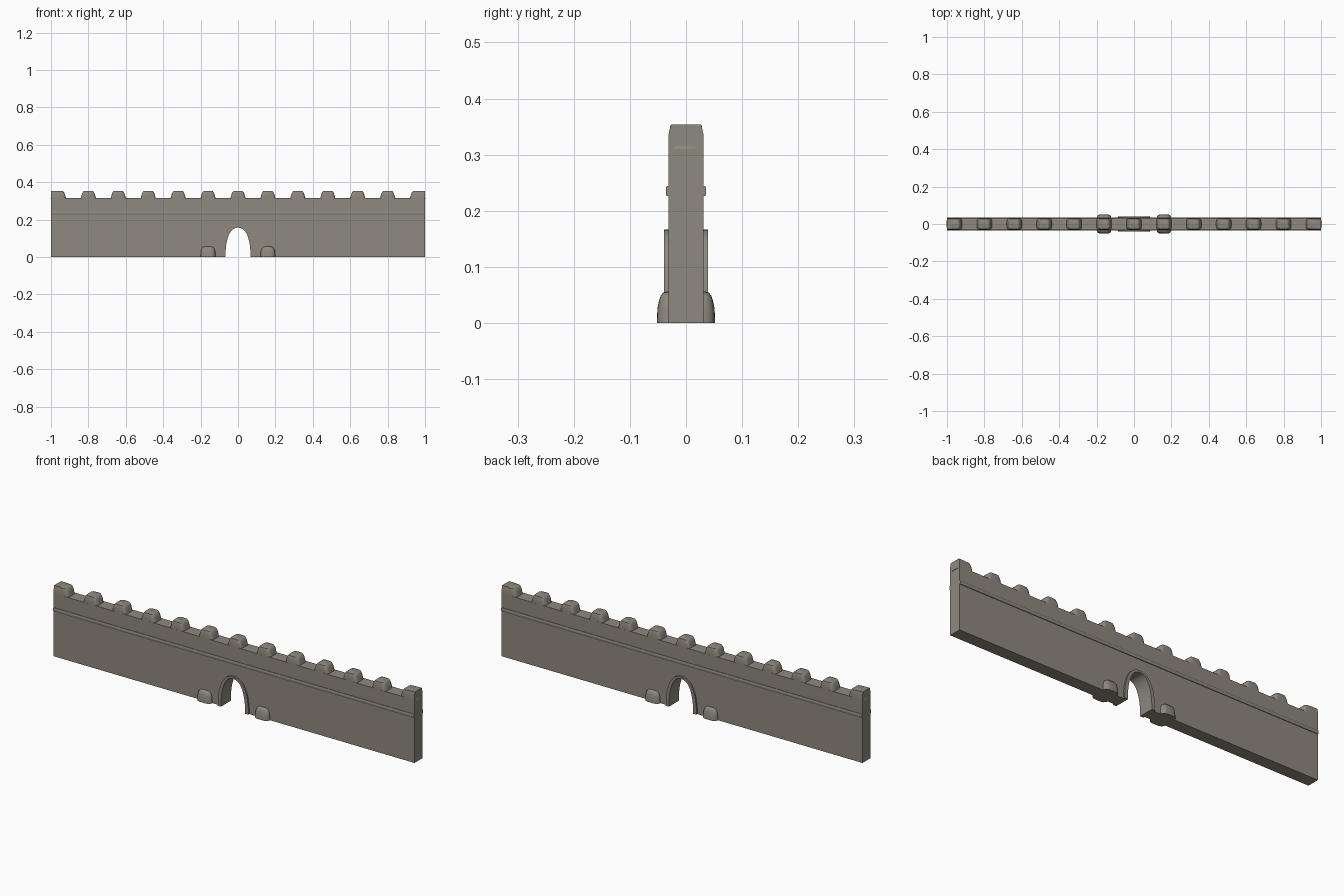
import bpy, bmesh
from math import sin, cos, pi, copysign

if "Cube" in bpy.data.objects:
    bpy.data.objects.remove(bpy.data.objects["Cube"], do_unlink=True)

stone = bpy.data.materials.new("weathered_stone")
stone.use_nodes = True
colour = (0.275, 0.25, 0.21, 1)
stone.diffuse_color = colour
bsdf = stone.node_tree.nodes["Principled BSDF"]
bsdf.inputs["Base Color"].default_value = colour
bsdf.inputs["Roughness"].default_value = 0.9

HALF = 0.031      # half the wall thickness
WALK = 0.315      # height of the wall between merlons
PITCH = 0.16      # merlon spacing


def finish(name, bm, smooth=True):
    bmesh.ops.recalc_face_normals(bm, faces=bm.faces)
    mesh = bpy.data.meshes.new(name)
    bm.to_mesh(mesh)
    bm.free()
    mesh.materials.append(stone)
    obj = bpy.data.objects.new(name, mesh)
    bpy.context.collection.objects.link(obj)
    if smooth:
        bpy.ops.object.select_all(action="DESELECT")
        obj.select_set(True)
        bpy.context.view_layer.objects.active = obj
        bpy.ops.object.shade_smooth_by_angle(angle=0.6)
    return obj


def prism(name, profile, start, end, place):
    """Extrude a 2D profile between two depths; place maps (u, v, depth) to xyz."""
    bm = bmesh.new()
    face = bm.faces.new([bm.verts.new(place(u, v, start)) for u, v in profile])
    new = bmesh.ops.extrude_face_region(bm, geom=[face])["geom"]
    shift = [b - a for a, b in zip(place(0, 0, start), place(0, 0, end))]
    bmesh.ops.translate(bm, vec=shift, verts=[v for v in new if isinstance(v, bmesh.types.BMVert)])
    return finish(name, bm)


def through(u, v, d):
    return (u, d, v)


def along(u, v, d):
    return (d, u, v)


def curve(a, power):
    return copysign(abs(a) ** (2 / power), a)


def lump(name, x, sections, power=5, count=32):
    """Rounded stone lofted through (height, half width, half depth) sections."""
    bm = bmesh.new()
    rings = []
    for z, hx, hy in sections:
        angles = [2 * pi * i / count for i in range(count)]
        rings.append([bm.verts.new((x + hx * curve(cos(a), power), hy * curve(sin(a), power), z))
                      for a in angles])
    for low, high in zip(rings, rings[1:]):
        for i in range(count):
            j = (i + 1) % count
            bm.faces.new((low[i], low[j], high[j], high[i]))
    bm.faces.new(rings[0])
    bm.faces.new(rings[-1])
    return finish(name, bm)


def arch(half_width, height, count=24):
    return [(-half_width * curve(cos(pi * i / count), 2.3),
             height * curve(sin(pi * i / count), 2.3)) for i in range(count + 1)]


# Wall with the gateway notch
inner, middle, outer = arch(0.067, 0.157), arch(0.076, 0.162), arch(0.085, 0.167)
prism("wall", [(-1, 0)] + middle + [(1, 0), (1, WALK), (-1, WALK)], -HALF, HALF, through)

# Raised gateway surround
prism("gateway_surround", outer + inner[::-1], -0.039, 0.039, through)

# String course running round both faces
band = [(0.034, 0.226), (0.036, 0.229), (0.036, 0.241), (0.034, 0.244)]
prism("string_course", band + [(-y, z) for y, z in reversed(band)], -1, 1, along)

# Row of rounded merlons
merlon = [(0.310, 0.042, HALF), (0.320, 0.039, HALF), (0.337, 0.034, HALF),
          (0.346, 0.030, 0.029), (0.352, 0.025, 0.028), (0.354, 0.019, 0.025)]
for i in range(-6, 7):
    lump(f"merlon_{i + 7}", i * PITCH, merlon)

# Square outer halves of the end merlons
cap = [(HALF, 0.310), (HALF, 0.337), (0.027, 0.354)]
for side, label in ((-1, "right"), (1, "left")):
    prism(f"end_merlon_{label}", cap + [(-y, z) for y, z in reversed(cap)],
          side * 6 * PITCH, side, along)

# Guard stones beside the gateway
guard = [(0, 0.041, 0.052), (0.025, 0.040, 0.051), (0.040, 0.037, 0.048),
         (0.049, 0.033, 0.045), (0.054, 0.026, 0.041), (0.056, 0.018, 0.035)]
for side, label in ((-1, "right"), (1, "left")):
    lump(f"guard_stone_{label}", side * PITCH, guard, power=4)
